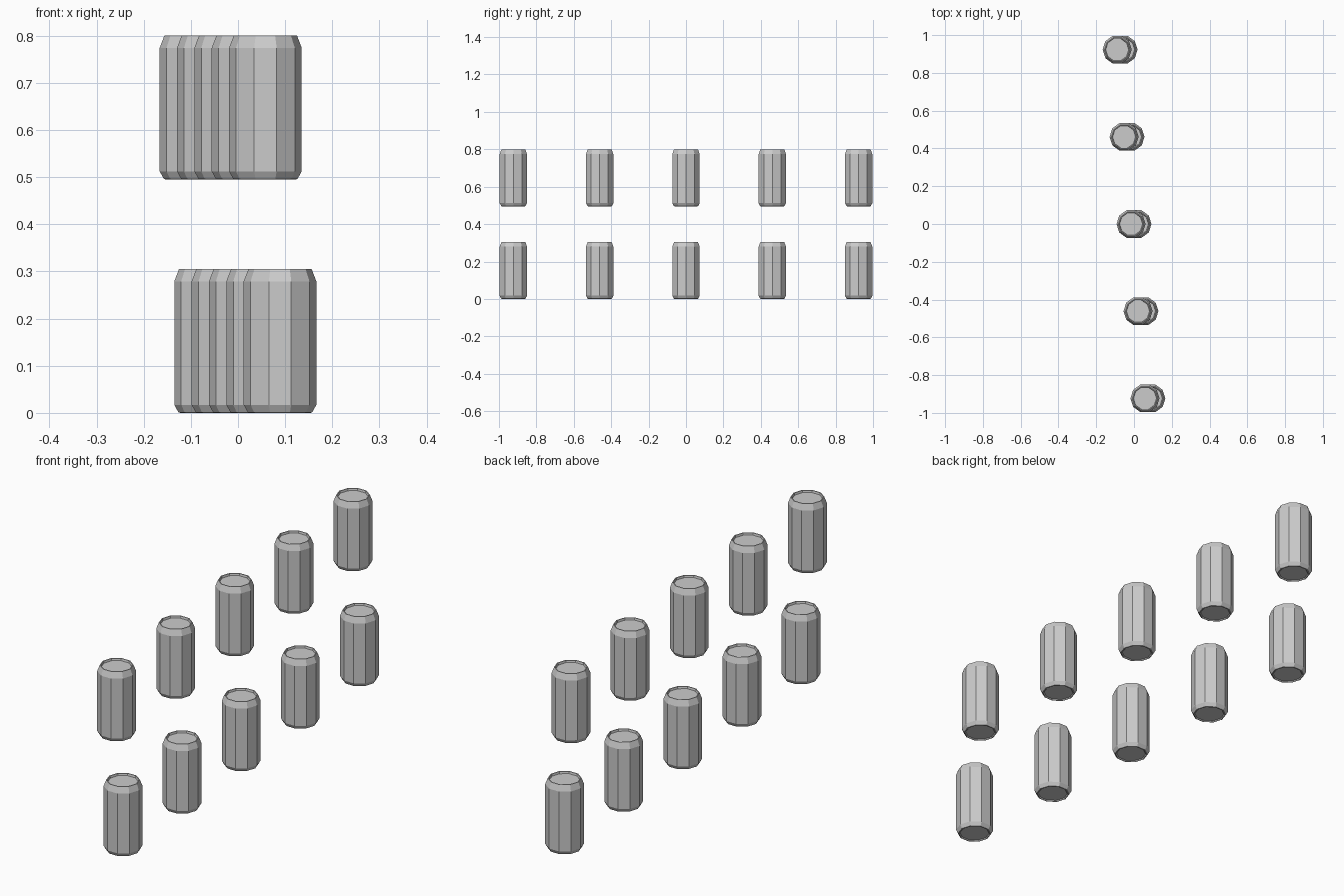
import bpy, bmesh
from math import cos, sin, pi

if "Cube" in bpy.data.objects:
    bpy.data.objects.remove(bpy.data.objects["Cube"])

SIDES = 10
# (radius, height) outline from the underside, up the wall, over the rim, to the sunken lid
PROFILE = [(0.060, 0.004), (0.064, 0.0), (0.068, 0.001), (0.077, 0.017),
           (0.077, 0.279), (0.067, 0.305), (0.063, 0.305), (0.061, 0.296)]


def can_mesh():
    bm = bmesh.new()
    rings = []
    for r, z in PROFILE:
        rings.append([bm.verts.new((r * cos(2 * pi * i / SIDES),
                                    r * sin(2 * pi * i / SIDES), z))
                      for i in range(SIDES)])
    for a, b in zip(rings, rings[1:]):
        for i in range(SIDES):
            j = (i + 1) % SIDES
            bm.faces.new((a[i], a[j], b[j], b[i]))
    # underside and lid
    bm.faces.new(rings[0][::-1])
    bm.faces.new(rings[-1])
    bm.normal_update()
    mesh = bpy.data.meshes.new("can")
    bm.to_mesh(mesh)
    bm.free()
    return mesh


# two slanted rows of five cans, one above the other
mesh = can_mesh()
for row, x0, z0 in (("lower", 0.0155, 0.0), ("upper", -0.0155, 0.495)):
    for k in range(-2, 3):
        can = bpy.data.objects.new(f"{row}_can_{k + 3}", mesh)
        can.location = (x0 - 0.0368 * k, 0.4615 * k, z0)
        bpy.context.collection.objects.link(can)
